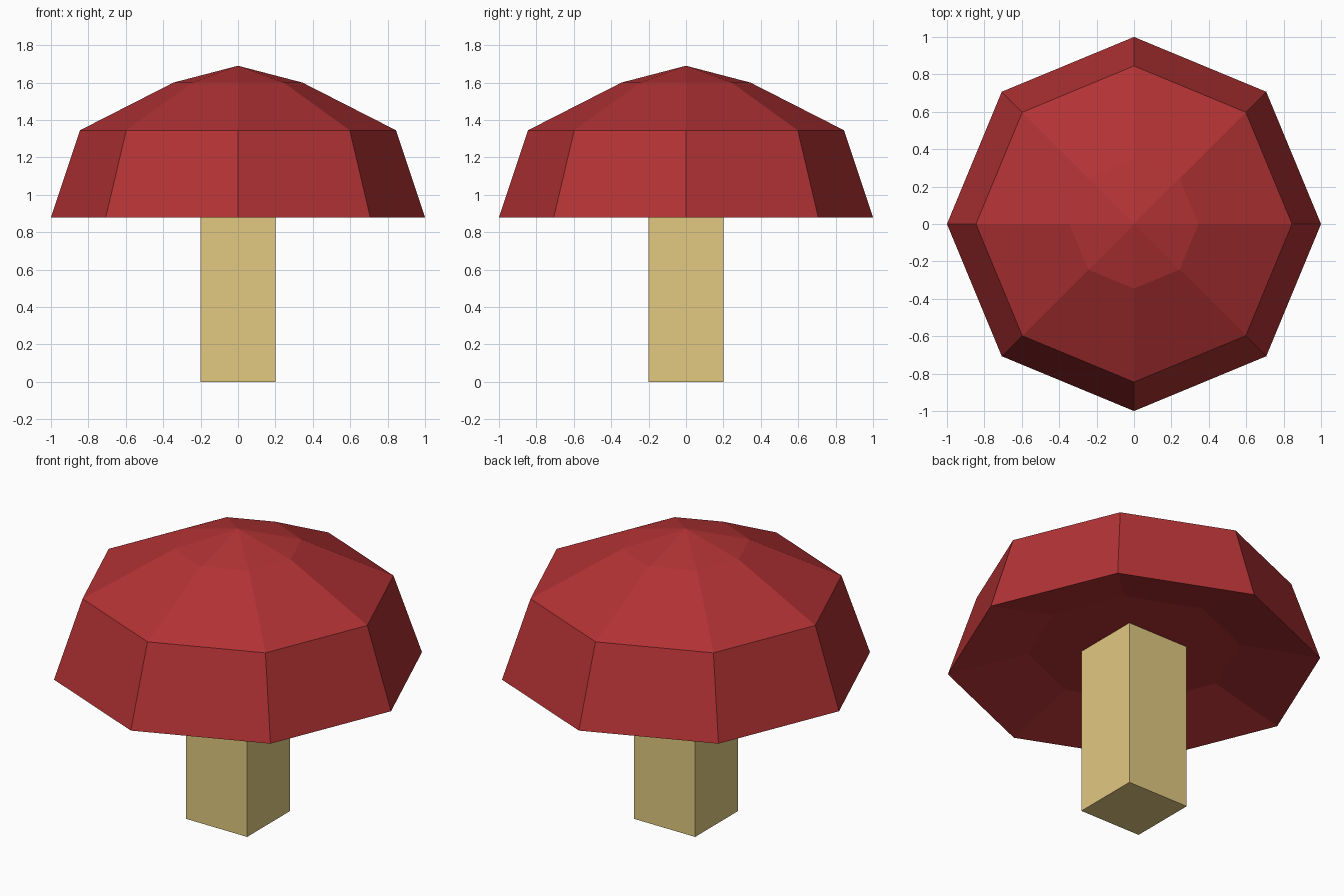
import bpy, bmesh, math

if "Cube" in bpy.data.objects:
    bpy.data.objects.remove(bpy.data.objects["Cube"])


def material(name, rgb):
    # sRGB 0-255 to linear
    lin = [((c / 255 + 0.055) / 1.055) ** 2.4 for c in rgb]
    m = bpy.data.materials.new(name)
    m.diffuse_color = (*lin, 1)
    m.use_nodes = True
    m.node_tree.nodes["Principled BSDF"].inputs["Base Color"].default_value = m.diffuse_color
    return m


def finish(bm, name, mat):
    bmesh.ops.recalc_face_normals(bm, faces=bm.faces)
    me = bpy.data.meshes.new(name)
    bm.to_mesh(me)
    bm.free()
    me.materials.append(mat)
    ob = bpy.data.objects.new(name, me)
    bpy.context.collection.objects.link(ob)
    return ob


def lathe(name, profile, sides, mat):
    # profile runs from lower centre to upper centre as (radius, z)
    bm = bmesh.new()
    rings = []
    for r, z in profile:
        if r == 0:
            rings.append([bm.verts.new((0, 0, z))] * sides)
        else:
            rings.append([bm.verts.new((r * math.cos(math.tau * i / sides),
                                        r * math.sin(math.tau * i / sides), z))
                          for i in range(sides)])
    for a, b in zip(rings, rings[1:]):
        for i in range(sides):
            j = (i + 1) % sides
            bm.faces.new(list(dict.fromkeys((a[i], a[j], b[j], b[i]))))
    return finish(bm, name, mat)


red = material("cap red", (178, 50, 52))
tan = material("stem tan", (226, 201, 129))

# Eight-sided cap with a shallow recessed underside
CEILING = 0.985
lathe("cap", [(0, CEILING), (0.57, CEILING), (1.0, 0.88), (0.845, 1.345),
              (0.345, 1.60), (0, 1.69)], 8, red)

# Square stem reaching the recessed underside
bm = bmesh.new()
bmesh.ops.create_cube(bm, size=1)
for v in bm.verts:
    v.co = (v.co.x * 0.4, v.co.y * 0.4, (v.co.z + 0.5) * (CEILING + 0.01))
finish(bm, "stem", tan)
